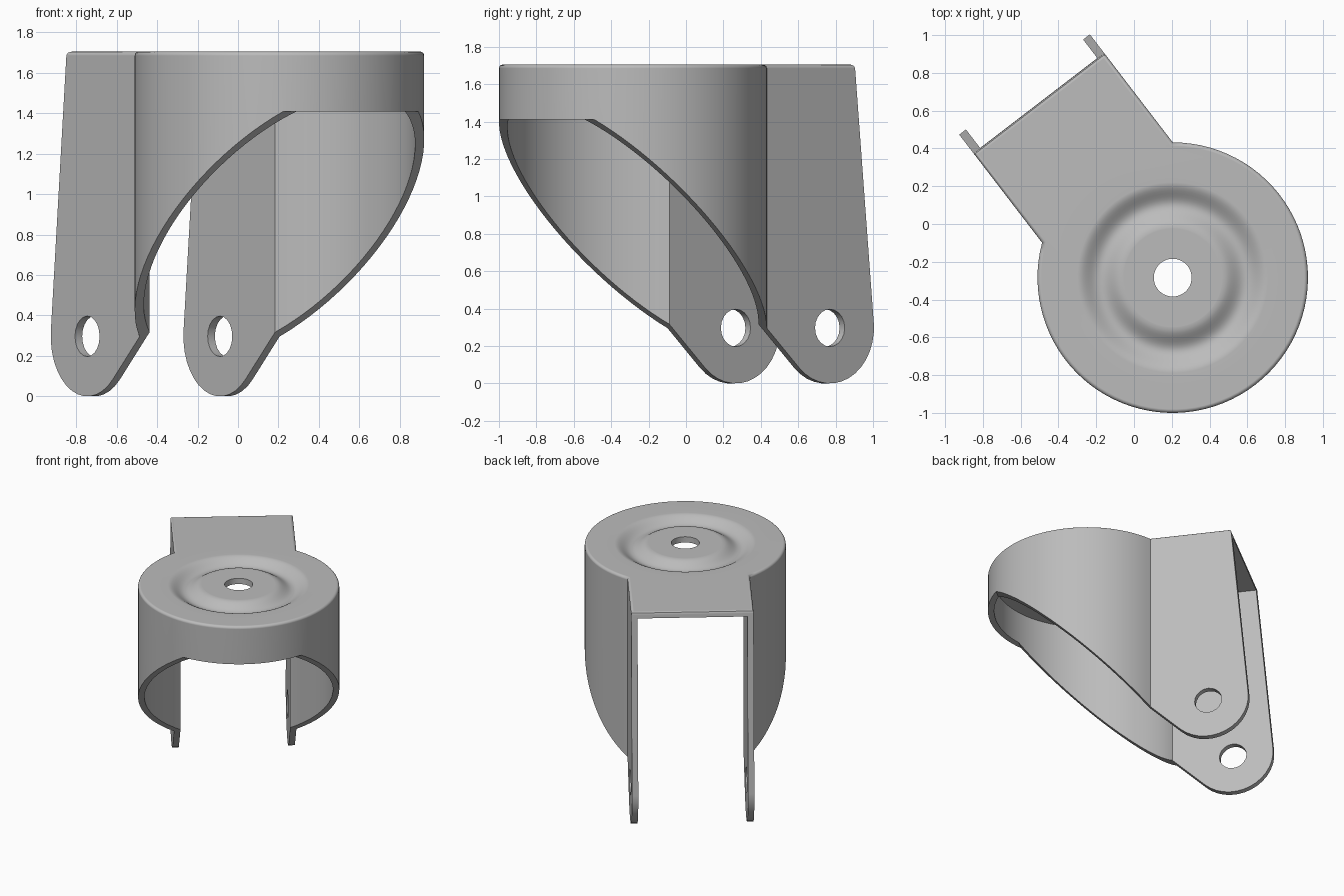
import bpy, bmesh
from math import sin, cos, pi, radians, hypot, acos, atan2
from mathutils import Matrix, Vector

if "Cube" in bpy.data.objects:
    bpy.data.objects.remove(bpy.data.objects["Cube"], do_unlink=True)

HEIGHT, WALL = 1.705, 0.045
RADIUS, HALF_WIDTH = 0.716, 0.436      # round housing and fork half width
PIN = Vector((0.993, 0.297))           # axle hole: distance along fork, height
LUG = 0.297                            # radius of the rounded fork end
DISH = 0.56                            # radius of the pressed centre
SIDES = 72


def arc(cx, cy, r, a0, a1, n):
    return [(cx + r * cos(a0 + (a1 - a0) * i / n), cy + r * sin(a0 + (a1 - a0) * i / n))
            for i in range(n + 1)]


def circle(cx, cy, r, n):
    return arc(cx, cy, r, 0, 2 * pi, n)[:-1]


def prism(name, outline, lo, hi, sideways=False, rounding=0):
    """Extrude an outline upward, or a side profile across the fork."""
    bm = bmesh.new()
    place = (lambda a, b: (a, lo, b)) if sideways else (lambda a, b: (a, b, lo))
    face = bm.faces.new([bm.verts.new(place(a, b)) for a, b in outline])
    shift = (0, hi - lo, 0) if sideways else (0, 0, hi - lo)
    moved = bmesh.ops.extrude_face_region(bm, geom=[face])["geom"]
    bmesh.ops.translate(bm, vec=shift, verts=[v for v in moved if isinstance(v, bmesh.types.BMVert)])
    if rounding:
        rim = [e for e in bm.edges if all(abs(v.co.z - hi) < 1e-5 for v in e.verts)]
        bmesh.ops.bevel(bm, geom=rim, offset=rounding, segments=4, profile=0.5, affect='EDGES')
    bmesh.ops.recalc_face_normals(bm, faces=bm.faces)
    mesh = bpy.data.meshes.new(name)
    bm.to_mesh(mesh)
    bm.free()
    obj = bpy.data.objects.new(name, mesh)
    bpy.context.collection.objects.link(obj)
    return obj


def combine(target, cutter, operation):
    cutter.hide_render = True
    mod = target.modifiers.new("cut", 'BOOLEAN')
    mod.object, mod.operation, mod.solver = cutter, operation, 'EXACT'
    bpy.context.view_layer.objects.active = target
    bpy.ops.object.modifier_apply(modifier=mod.name)
    bpy.data.objects.remove(cutter, do_unlink=True)


def keyhole(r, w, end):
    """Round housing running into a straight fork."""
    a = atan2(w, (r * r - w * w) ** 0.5)
    return arc(0, 0, r, a, 2 * pi - a, SIDES) + [(end, -w), (end, w)]


# Hollow shell, open at the bottom and behind
body = prism("caster_housing", keyhole(RADIUS, HALF_WIDTH, 1.5), -0.1, HEIGHT, rounding=0.02)
combine(body, prism("inside", keyhole(RADIUS - WALL, HALF_WIDTH - WALL, 1.8),
                    -0.3, HEIGHT - WALL), 'DIFFERENCE')

# Side profile: slanted front opening, rounded fork ends, leaning rear edge
knee = Vector((0.553, 0.31))
back = knee - PIN
start = atan2(back.y, back.x) + acos(LUG / back.length)
top_end = 1.163
profile = [(-1, HEIGHT + 0.2), (-1, 1.41), (-0.58, 1.41), tuple(knee)]
profile += arc(PIN.x, PIN.y, LUG, start, 2 * pi + radians(5), 14)
profile += [(top_end, HEIGHT - 0.02), (top_end - 0.006, HEIGHT - 0.006),
            (top_end - 0.02, HEIGHT), (top_end - 0.02, HEIGHT + 0.2)]
combine(body, prism("side_profile", profile, -1, 1, sideways=True), 'INTERSECT')

# Axle holes and the opening for the pressed centre
combine(body, prism("axle_hole", circle(PIN.x, PIN.y, 0.1, 20), -1, 1, sideways=True), 'DIFFERENCE')
combine(body, prism("centre_opening", circle(0, 0, DISH, SIDES), 1.5, 2), 'DIFFERENCE')

# Pressed centre: bolt hole with a ring groove, welded into the opening
bm = bmesh.new()
bm.from_mesh(body.data)
opening = [f for f in bm.faces if all(abs(hypot(v.co.x, v.co.y) - DISH) < 1e-3 for v in f.verts)]
bmesh.ops.delete(bm, geom=opening, context='FACES')


def groove(r):
    t = min(1, abs(r - 0.385) / 0.12)
    return -0.05 * (0.5 + 0.5 * cos(pi * t))


radii = [0.1, 0.26] + [0.265 + 0.015 * i for i in range(17)] + [DISH]
section = [(r, HEIGHT - WALL + groove(r)) for r in reversed(radii)]
section += [(r, HEIGHT + groove(r)) for r in radii]
rings = [[bm.verts.new((x, y, z)) for x, y in circle(0, 0, r, SIDES)] for r, z in section]
for low, high in zip(rings, rings[1:]):
    for i in range(SIDES):
        j = (i + 1) % SIDES
        bm.faces.new((low[i], low[j], high[j], high[i]))
bmesh.ops.remove_doubles(bm, verts=bm.verts, dist=2e-4)
bmesh.ops.recalc_face_normals(bm, faces=bm.faces)
bm.transform(Matrix.Translation((0.205, -0.284, 0)) @ Matrix.Rotation(radians(127.5), 4, 'Z'))
bm.to_mesh(body.data)
bm.free()

# Plain grey metal
metal = bpy.data.materials.new("grey_metal")
metal.use_nodes = True
grey = (0.5, 0.5, 0.5, 1)
metal.diffuse_color = grey
metal.node_tree.nodes["Principled BSDF"].inputs["Base Color"].default_value = grey
body.data.materials.clear()
body.data.materials.append(metal)

# Smooth curves, crisp edges
bpy.ops.object.select_all(action='DESELECT')
body.select_set(True)
bpy.context.view_layer.objects.active = body
bpy.ops.object.shade_smooth_by_angle(angle=radians(30))
weighted = body.modifiers.new("weighted_normals", 'WEIGHTED_NORMAL')
weighted.keep_sharp = True
